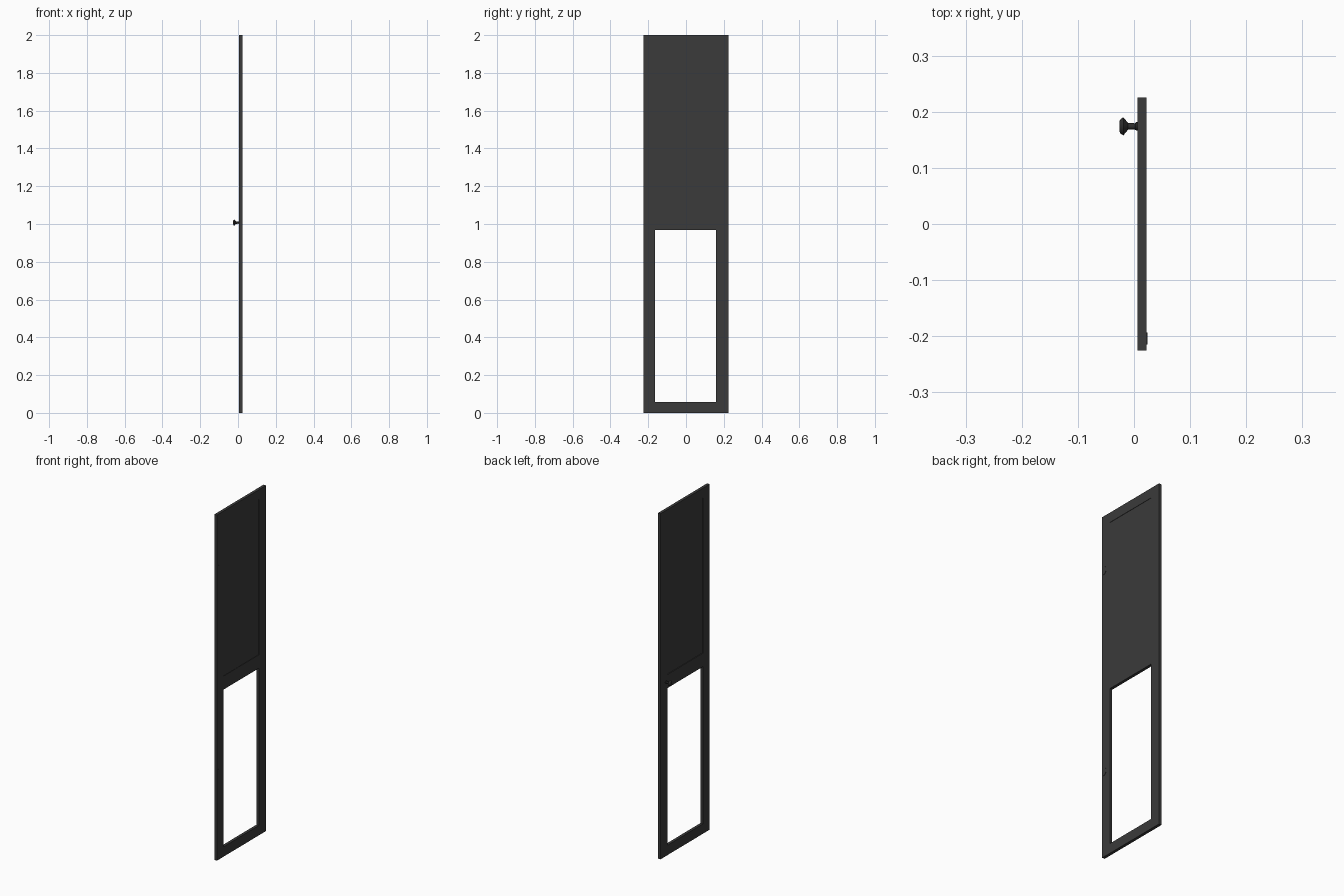
import bpy
import bmesh
from math import cos, sin, pi
from mathutils import Matrix

cube = bpy.data.objects.get("Cube")
if cube:
    bpy.data.objects.remove(cube, do_unlink=True)

X0, X1 = 0.006, 0.0225                      # door thickness
Y = [-0.225, -0.165, 0.16, 0.225]           # stile lines
Z = [0.0, 0.057, 0.967, 1.045, 1.943, 2.0]  # rail lines


def material(name, value):
    mat = bpy.data.materials.new(name)
    mat.use_nodes = True
    colour = (value, value, value, 1)
    mat.diffuse_color = colour
    mat.node_tree.nodes["Principled BSDF"].inputs["Base Color"].default_value = colour
    return mat


dark_grey = material("dark grey paint", 0.043)
dark_metal = material("dark metal", 0.028)


def finish(bm, name, mat):
    bmesh.ops.recalc_face_normals(bm, faces=bm.faces)
    mesh = bpy.data.meshes.new(name)
    bm.to_mesh(mesh)
    bm.free()
    obj = bpy.data.objects.new(name, mesh)
    mesh.materials.append(mat)
    bpy.context.collection.objects.link(obj)
    return obj


def extrude_x(bm, depth):
    result = bmesh.ops.extrude_face_region(bm, geom=bm.faces[:])
    verts = [v for v in result["geom"] if isinstance(v, bmesh.types.BMVert)]
    bmesh.ops.translate(bm, verts=verts, vec=(depth, 0, 0))


# Frame: one continuous piece with two bays left out
bm = bmesh.new()
grid = [[bm.verts.new((X0, y, z)) for z in Z] for y in Y]
for i in range(len(Y) - 1):
    for j in range(len(Z) - 1):
        if i == 1 and j in (1, 3):
            continue
        bm.faces.new((grid[i][j], grid[i + 1][j], grid[i + 1][j + 1], grid[i][j + 1]))
extrude_x(bm, X1 - X0)
finish(bm, "door_frame", dark_grey)

# Upper panel, recessed on both faces
bm = bmesh.new()
corners = ((Y[1], Z[3]), (Y[2], Z[3]), (Y[2], Z[4]), (Y[1], Z[4]))
bm.faces.new([bm.verts.new((X0 + 0.004, y, z)) for y, z in corners])
extrude_x(bm, X1 - X0 - 0.006)
finish(bm, "upper_panel", dark_grey)

# Hinge plates: thin half-round discs near the hinge edge
for name, z in (("lower_hinge_plate", 0.5), ("upper_hinge_plate", 1.68)):
    bm = bmesh.new()
    arc = [pi * (k / 12 - 0.5) for k in range(13)]
    bm.faces.new([bm.verts.new((X1 - 0.001, -0.215 + 0.022 * cos(a), z + 0.025 * sin(a)))
                  for a in arc])
    extrude_x(bm, 0.0025)
    finish(bm, name, dark_grey)

# Knob: turned profile (distance along x, radius)
profile = [(-0.026, 0), (-0.026, 0.009), (-0.0235, 0.0135), (-0.019, 0.016),
           (-0.016, 0.0125), (-0.0105, 0.006), (0.0015, 0.0055),
           (0.004, 0.0075), (0.0065, 0.0075)]
bm = bmesh.new()
points = [bm.verts.new((x, 0, r)) for x, r in profile]
edges = [bm.edges.new(pair) for pair in zip(points, points[1:])]
bmesh.ops.spin(bm, geom=points + edges, cent=(0, 0, 0), axis=(1, 0, 0),
               angle=2 * pi, steps=24, use_merge=True)
bmesh.ops.remove_doubles(bm, verts=bm.verts, dist=0.0001)
bmesh.ops.transform(bm, matrix=Matrix.Translation((0, 0.174, 1.007)), verts=bm.verts)
knob = finish(bm, "knob", dark_metal)
bpy.ops.object.select_all(action="DESELECT")
knob.select_set(True)
bpy.context.view_layer.objects.active = knob
bpy.ops.object.shade_smooth_by_angle(angle=0.6)
